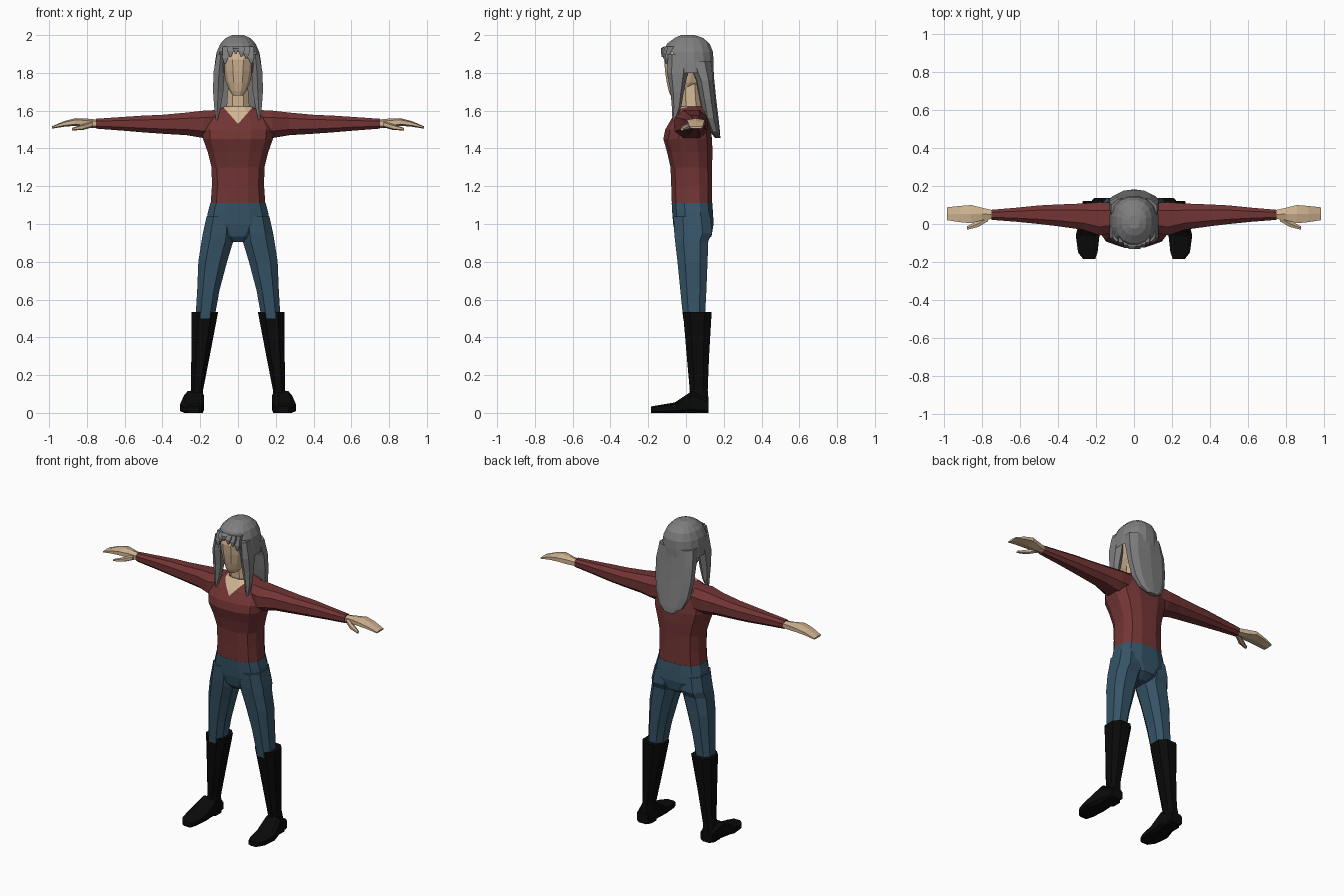
import bpy, bmesh, math
from mathutils import Vector


def material(name, rgb):
    m = bpy.data.materials.new(name)
    m.diffuse_color = (*rgb, 1)
    return m


RED = material("dark red cloth", (0.17, 0.035, 0.035))
BLUE = material("blue denim", (0.036, 0.088, 0.135))
SKIN = material("skin", (0.64, 0.46, 0.29))
GREY = material("grey hair", (0.21, 0.21, 0.21))
BLACK = material("black leather", (0.003, 0.003, 0.003))


def loft(name, axis, rings, mat, n=8, power=0.8, mirror=False, caps=True):
    """Rings are (position on axis, low u, high u, low v, high v)."""
    shape = []
    for i in range(n):
        a = 2 * math.pi * (i + 0.5) / n
        c, s = math.cos(a), math.sin(a)
        shape.append((math.copysign(abs(c) ** power, c), math.copysign(abs(s) ** power, s)))
    mu, mv = max(p[0] for p in shape), max(p[1] for p in shape)
    bm = bmesh.new()
    loops = []
    for t, u0, u1, v0, v1 in rings:
        loop = []
        for cu, cv in shape:
            u = (u0 + u1) / 2 + cu / mu * (u1 - u0) / 2
            v = (v0 + v1) / 2 + cv / mv * (v1 - v0) / 2
            co = {"x": (t, u, v), "y": (u, t, v), "z": (u, v, t)}[axis]
            loop.append(bm.verts.new(co))
        loops.append(loop)
    for a, b in zip(loops, loops[1:]):
        for i in range(n):
            j = (i + 1) % n
            bm.faces.new((a[i], a[j], b[j], b[i]))
    if caps:
        bm.faces.new(loops[0])
        bm.faces.new(loops[-1])
    bmesh.ops.recalc_face_normals(bm, faces=bm.faces)
    me = bpy.data.meshes.new(name)
    bm.to_mesh(me)
    bm.free()
    me.materials.append(mat)
    ob = bpy.data.objects.new(name, me)
    bpy.context.collection.objects.link(ob)
    if mirror:
        ob.modifiers.new("mirror", "MIRROR")
    return ob


def body(rows):
    """Rows (z, half width, back y, front y) to symmetric rings."""
    return [(z, -w, w, y0, y1) for z, w, y0, y1 in rows]


# Sweater body
sweater = loft("sweater", "z", body([
    (1.105, .145, -.075, .138), (1.20, .138, -.078, .138), (1.30, .14, -.082, .138),
    (1.38, .16, -.10, .14), (1.45, .185, -.12, .138), (1.50, .19, -.11, .13),
    (1.56, .165, -.075, .122), (1.60, .12, -.045, .112), (1.622, .07, -.03, .095)]),
    RED, n=12, power=0.75)

# V neckline cut into the front of the sweater
bm = bmesh.new()
bm.from_mesh(sweater.data)
tip = Vector((0, 0, 1.53))
normals = [Vector((s * .075, 0, .085)).normalized() for s in (-1, 1)]
for nrm in normals:
    fs = [f for f in bm.faces if f.calc_center_median().y < .03 and f.calc_center_median().z > 1.45]
    geom = list({v for f in fs for v in f.verts}) + list({e for f in fs for e in f.edges}) + fs
    # The cutting plane contains the y axis direction and one edge of the V
    bmesh.ops.bisect_plane(bm, geom=geom, plane_co=tip,
                           plane_no=Vector((math.copysign(.085, nrm.x), 0, .075)))
for f in bm.faces:
    c = f.calc_center_median()
    if c.y < .03 and (c.z - 1.53) * .075 > abs(c.x) * .085:
        f.material_index = 1
bm.to_mesh(sweater.data)
bm.free()
sweater.data.materials.append(SKIN)

# Sleeves
loft("sleeve", "x", [
    (.08, -.04, .11, 1.46, 1.605), (.18, -.06, .115, 1.455, 1.60), (.27, -.03, .108, 1.47, 1.59),
    (.40, -.012, .103, 1.478, 1.578), (.50, .0, .098, 1.485, 1.574),
    (.62, .012, .086, 1.495, 1.566), (.752, .022, .075, 1.505, 1.557)], RED, mirror=True)

# Hands and thumbs
loft("hand", "x", [
    (.74, .028, .072, 1.508, 1.552), (.80, .02, .085, 1.51, 1.558), (.86, .004, .10, 1.52, 1.56),
    (.92, .01, .095, 1.515, 1.545), (.985, .02, .088, 1.505, 1.517)], SKIN, n=6, mirror=True)
loft("thumb", "x", [
    (.77, .015, .05, 1.512, 1.545), (.82, -.015, .02, 1.498, 1.528),
    (.88, -.03, -.012, 1.495, 1.508)], SKIN, n=6, mirror=True)

# Neck and head
loft("neck", "z", body([(1.57, .07, -.02, .09), (1.63, .06, -.028, .08),
                        (1.76, .05, -.03, .07)]), SKIN)
loft("head", "z", body([
    (1.68, .028, -.082, -.02), (1.705, .045, -.092, .03), (1.75, .064, -.102, .08),
    (1.81, .077, -.111, .10), (1.87, .082, -.116, .11), (1.93, .075, -.10, .10),
    (1.965, .045, -.06, .07)]), SKIN, n=12)

# Hair cap, open over the face
cap = loft("hair_cap", "z", body([
    (1.80, .128, -.10, .145), (1.855, .122, -.115, .146), (1.91, .113, -.122, .143),
    (1.955, .093, -.10, .125), (1.985, .064, -.06, .09), (2.0, .03, -.025, .045)]),
    GREY, n=16, power=.9)
bm = bmesh.new()
bm.from_mesh(cap.data)
gone = [f for f in bm.faces if (lambda c: c.z < 1.81 and abs(f.normal.z) > .9
        or c.z < 1.9 and c.y < -.05 and abs(c.x) < .09)(f.calc_center_median())]
bmesh.ops.delete(bm, geom=gone, context="FACES")
bm.to_mesh(cap.data)
bm.free()

# Long hair down the back
loft("back_hair", "z", body([
    (1.455, .035, .155, .182), (1.49, .08, .125, .18), (1.56, .112, .09, .172),
    (1.66, .127, .07, .16), (1.76, .131, .05, .15), (1.86, .12, .0, .143)]), GREY, n=10)

# Locks beside the face
loft("side_lock", "z", [
    (1.55, .108, .117, -.072, -.055), (1.62, .092, .126, -.075, -.025),
    (1.70, .078, .132, -.082, -.012), (1.80, .072, .13, -.10, .01),
    (1.90, .07, .112, -.095, .01)], GREY, n=6, mirror=True)

# Fringe strands
for x, z, y in [(-.068, 1.85, -.102), (-.04, 1.885, -.116), (-.012, 1.90, -.122),
                (.018, 1.885, -.122), (.045, 1.875, -.114), (.07, 1.85, -.102)]:
    loft("fringe_strand", "z", [
        (z, x - .004, x + .004, y - .008, y), (z + .03, x - .016, x + .016, y - .01, y + .012),
        (1.94, x * .9 - .02, x * .9 + .02, y + .005, y + .04)], GREY, n=4)

# Trousers: hips and legs
loft("trouser_hips", "z", body([
    (.905, .04, -.03, .09), (.935, .09, -.055, .135), (1.0, .17, -.068, .146),
    (1.06, .16, -.073, .143), (1.112, .146, -.076, .139)]), BLUE, n=12, power=.75)
loft("trouser_leg", "z", [
    (.50, .125, .225, -.015, .10), (.65, .098, .216, -.03, .108), (.80, .058, .21, -.045, .114),
    (.91, .025, .193, -.058, .118), (.95, .02, .186, -.062, .138),
    (1.04, .02, .166, -.066, .13)], BLUE, mirror=True)

# Boots: shafts and feet
loft("boot_shaft", "z", [
    (.0, .185, .27, .01, .12), (.06, .185, .262, .01, .12), (.12, .185, .25, .02, .115),
    (.30, .15, .247, .004, .122), (.535, .105, .246, -.016, .136)], BLACK, mirror=True)
loft("boot_foot", "y", [
    (-.185, .205, .268, 0, .034), (-.15, .192, .295, 0, .04), (-.06, .182, .307, 0, .055),
    (.03, .18, .285, 0, .115), (.12, .19, .27, 0, .07)], BLACK, power=.5, mirror=True)
